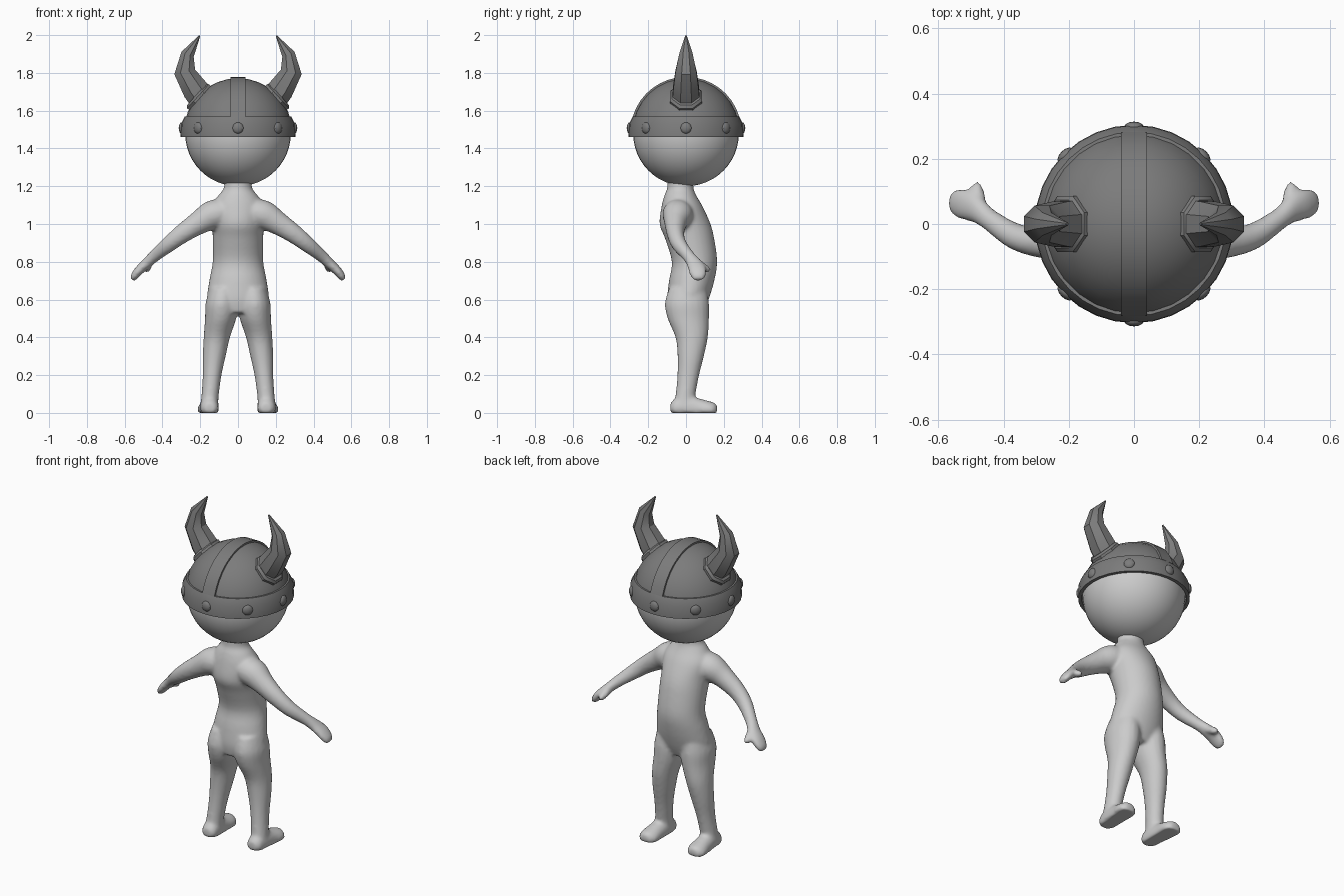
import bpy, bmesh
from math import sin, cos, pi, sqrt
from mathutils import Vector, Matrix

if "Cube" in bpy.data.objects:
    bpy.data.objects.remove(bpy.data.objects["Cube"])


def skin(bm, rings, loop=False):
    """Bridge rings of points with quads, then cap the ends or close the loop."""
    vs = [[bm.verts.new(p) for p in r] for r in rings]
    n = len(vs[0])
    pairs = list(zip(vs, vs[1:])) + ([(vs[-1], vs[0])] if loop else [])
    for a, b in pairs:
        for i in range(n):
            bm.faces.new((a[i], a[(i + 1) % n], b[(i + 1) % n], b[i]))
    if not loop:
        bm.faces.new(vs[0])
        bm.faces.new(vs[-1])


def tube(bm, secs, ref, normal=None, sides=20, steps=4, s=1, floor=False):
    """Loft ellipses (x, y, z, ra, rb); ra runs along ref. s=-1 mirrors in x."""
    pts = []
    for i in range(len(secs) - 1):
        p = [secs[max(0, min(len(secs) - 1, i + k))] for k in (-1, 0, 1, 2)]
        for j in range(steps):
            t = j / steps
            pts.append([0.5 * (2 * b + (c - a) * t + (2 * a - 5 * b + 4 * c - d) * t * t
                               + (3 * b - a - 3 * c + d) * t ** 3) for a, b, c, d in zip(*p)])
    pts.append(list(secs[-1]))
    rings = []
    for i, q in enumerate(pts):
        lo, hi = pts[max(0, i - 1)], pts[min(len(pts) - 1, i + 1)]
        t = Vector(normal) if normal else (Vector(hi[:3]) - Vector(lo[:3])).normalized()
        u = Vector(ref)
        u = (u - t * u.dot(t)).normalized()
        v = t.cross(u)
        ring = []
        for k in range(sides):
            a = 2 * pi * (k + 0.5) / sides
            c = Vector(q[:3]) + u * q[3] * cos(a) + v * q[4] * sin(a)
            ring.append((c.x * s, c.y, max(c.z, 0) if floor else c.z))
        rings.append(ring)
    skin(bm, rings)


def make(name, bm, mat=None, angle=0.6):
    bmesh.ops.recalc_face_normals(bm, faces=bm.faces)
    me = bpy.data.meshes.new(name)
    bm.to_mesh(me)
    bm.free()
    ob = bpy.data.objects.new(name, me)
    bpy.context.collection.objects.link(ob)
    if mat:
        me.materials.append(mat)
    bpy.ops.object.select_all(action='DESELECT')
    ob.select_set(True)
    bpy.context.view_layer.objects.active = ob
    bpy.ops.object.shade_smooth_by_angle(angle=angle)
    return ob


def mirror_x(ob):
    ob.modifiers.new("mirror", 'MIRROR').use_axis[0] = True


dark = bpy.data.materials.new("dark_grey")
dark.diffuse_color = (0.2, 0.2, 0.2, 1)
dark.use_nodes = True
dark.node_tree.nodes["Principled BSDF"].inputs["Base Color"].default_value = dark.diffuse_color
X, Y, Z = (1, 0, 0), (0, 1, 0), (0, 0, 1)

# body: torso, legs, feet, arms and hands fused into one smooth skin
bm = bmesh.new()
tube(bm, [(0, 0, .53, .12, .09), (0, .01, .60, .162, .11), (0, .03, .70, .152, .12),
          (0, .045, .80, .134, .12), (0, .02, .92, .134, .13), (0, -.005, 1.0, .137, .135),
          (0, -.02, 1.09, .14, .11), (0, -.03, 1.15, .105, .085),
          (0, -.03, 1.19, .075, .07), (0, -.03, 1.25, .074, .07)], X, Z, sides=32)
for s in (1, -1):
    # leg
    tube(bm, [(.08, .01, .66, .07, .10), (.086, .005, .58, .086, .117),
              (.092, .012, .50, .083, .11), (.112, .03, .40, .07, .086),
              (.126, .025, .30, .061, .07), (.137, .012, .20, .05, .058),
              (.147, -.002, .10, .046, .053), (.152, -.01, .04, .048, .055)], X, Z, s=s)
    # foot
    tube(bm, [(.148, -.083, .025, .025, .025), (.15, -.06, .025, .045, .05),
              (.152, 0, .025, .05, .075), (.155, .06, .02, .052, .06),
              (.158, .12, .015, .057, .048), (.16, .15, .015, .045, .04),
              (.16, .165, .015, .022, .025)], X, Y, s=s, floor=True)
    # arm and flat hand
    tube(bm, [(.08, -.04, 1.06, .08, .075), (.14, -.045, 1.045, .08, .078),
              (.21, -.055, 1.005, .06, .062), (.30, -.055, .945, .046, .05),
              (.37, -.035, .89, .04, .042), (.445, .015, .828, .033, .032),
              (.485, .045, .79, .042, .028), (.52, .06, .758, .048, .025),
              (.545, .065, .728, .042, .022), (.56, .068, .705, .025, .014)], Y, s=s)
    # thumb
    tube(bm, [(.47, .04, .80, .022, .022), (.478, .085, .775, .022, .022),
              (.483, .112, .76, .019, .019), (.484, .127, .752, .009, .009)], X, sides=12, s=s)
body = make("body", bm, angle=pi)
m = body.modifiers.new("fuse", 'REMESH')
m.mode, m.voxel_size, m.use_smooth_shade = 'VOXEL', .01, True
m = body.modifiers.new("soften", 'SMOOTH')
m.factor, m.iterations = .5, 6

# head
bm = bmesh.new()
bmesh.ops.create_uvsphere(bm, u_segments=40, v_segments=24, radius=.28,
                          matrix=Matrix.Translation((0, 0, 1.48)))
make("head", bm)

# helmet dome
C, R = 1.485, .287
bm = bmesh.new()
bmesh.ops.create_uvsphere(bm, u_segments=28, v_segments=16, radius=R,
                          matrix=Matrix.Translation((0, 0, C)))
bmesh.ops.bisect_plane(bm, geom=bm.verts[:] + bm.edges[:] + bm.faces[:],
                       plane_co=(0, 0, 1.5), plane_no=Z, clear_inner=True)
make("helmet_dome", bm, dark)

# helmet band, lathed
profile = [(.262, 1.57), (.282, 1.57), (.302, 1.53), (.304, 1.46), (.285, 1.46), (.28, 1.5)]
bm = bmesh.new()
skin(bm, [[(r * cos(a), r * sin(a), z) for r, z in profile]
          for a in (2 * pi * i / 32 for i in range(32))], loop=True)
make("helmet_band", bm, dark)

# studs round the band
bm = bmesh.new()
for i in range(8):
    bmesh.ops.create_uvsphere(bm, u_segments=12, v_segments=8, radius=1,
                              matrix=Matrix.Rotation(i * pi / 4, 4, 'Z')
                              @ Matrix.Translation((.298, 0, 1.508))
                              @ Matrix.Diagonal((.016, .03, .03, 1)))
make("band_studs", bm, dark)

# ridge strip over the crown
bm = bmesh.new()
rings = []
for i in range(17):
    a = .29 + (pi - .58) * i / 16
    rings.append([(x, r * cos(a), C + r * sin(a))
                  for x, r in ((-.04, .275), (-.04, .294), (.04, .294), (.04, .275))])
skin(bm, rings)
make("crown_strip", bm, dark)

# horn collars
bm = bmesh.new()
d = Vector((.74, 0, .67)).normalized()
secs = [(*(Vector((0, 0, C)) + d * k), r, r) for k, r in
        ((.25, .093), (.285, .093), (.297, .08))]
tube(bm, secs, Y, tuple(d), sides=8, steps=1)
mirror_x(make("horn_collar", bm, dark))

# horns
bm = bmesh.new()
horn = [(.185, 1.66, .078), (.225, 1.71, .075), (.282, 1.805, .061),
        (.267, 1.898, .038), (.203, 1.997, .004)]
tube(bm, [(x, 0, z, r, r) for x, z, r in horn], Y, sides=8, steps=1)
mirror_x(make("horn", bm, dark))
